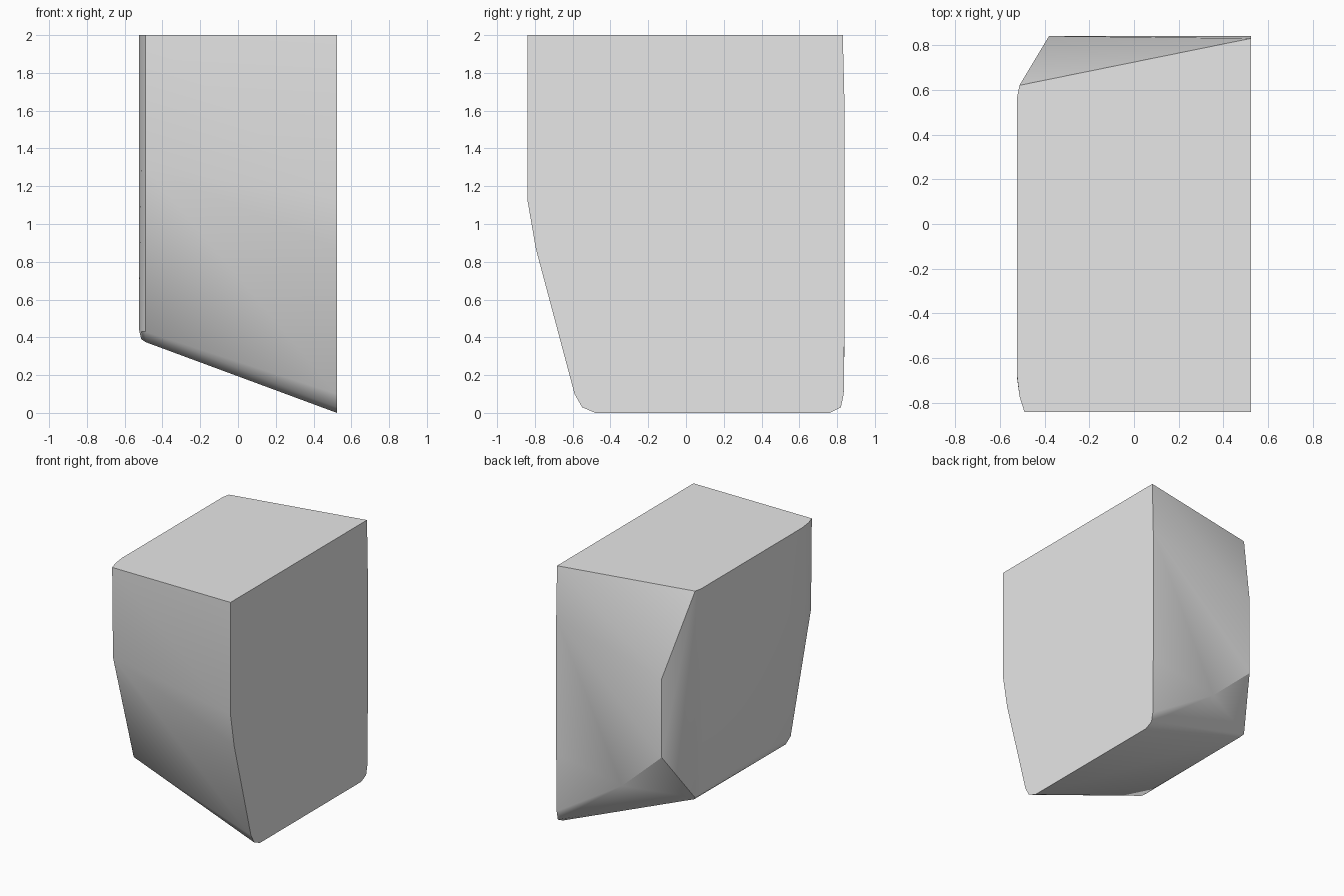
import bpy
import bmesh
import math

cube = bpy.data.objects.get("Cube")
if cube:
    bpy.data.objects.remove(cube, do_unlink=True)

mat = bpy.data.materials.new("plain_grey")
grey = (0.8, 0.8, 0.8, 1)
mat.diffuse_color = grey
mat.use_nodes = True
mat.node_tree.nodes["Principled BSDF"].inputs["Base Color"].default_value = grey

# Each section: x position, then its outline corners as (y, z)
sections = [
    # flat side with the sloped front and small rounded bottom corners
    (0.524, [(-0.84, 2), (-0.84, 1.13), (-0.795, 0.87), (-0.59, 0.1),
             (-0.55, 0.03), (-0.48, 0), (0.76, 0), (0.82, 0.03),
             (0.835, 0.1), (0.84, 0.55), (0.84, 1.6), (0.83, 2)]),
    # back panel: lower edge and its chamfered vertical edge
    (-0.04, [(0.84, 0.45)]),
    (-0.38, [(0.84, 0.76), (0.84, 1.37)]),
    # rounded corner leading into the opposite side
    (-0.49, [(-0.84, 2), (-0.83, 1.3), (-0.575, 0.43), (-0.5, 0.375), (0.6, 0.375)]),
    (-0.512, [(-0.77, 2), (-0.77, 1.3), (-0.55, 0.43), (-0.49, 0.39),
              (0.62, 0.4), (0.62, 2)]),
    # opposite flat side
    (-0.524, [(-0.67, 2), (-0.68, 1.3), (-0.5, 0.44), (0.55, 0.44), (0.56, 2)]),
]

# Faceted block: hull skinned over the sections
bm = bmesh.new()
for x, outline in sections:
    for y, z in outline:
        bm.verts.new((x, y, z))
hull = bmesh.ops.convex_hull(bm, input=bm.verts)
spare = {v for v in hull["geom_interior"] + hull["geom_unused"]
         if isinstance(v, bmesh.types.BMVert)}
bmesh.ops.delete(bm, geom=list(spare), context="VERTS")
bmesh.ops.dissolve_limit(bm, angle_limit=math.radians(0.5),
                         verts=bm.verts, edges=bm.edges)
bmesh.ops.recalc_face_normals(bm, faces=bm.faces)
mesh = bpy.data.meshes.new("faceted_block")
bm.to_mesh(mesh)
bm.free()
mesh.materials.append(mat)
block = bpy.data.objects.new("faceted_block", mesh)
bpy.context.collection.objects.link(block)

# Soft shading across shallow creases only
bpy.ops.object.select_all(action="DESELECT")
block.select_set(True)
bpy.context.view_layer.objects.active = block
bpy.ops.object.shade_smooth_by_angle(angle=math.radians(30))
